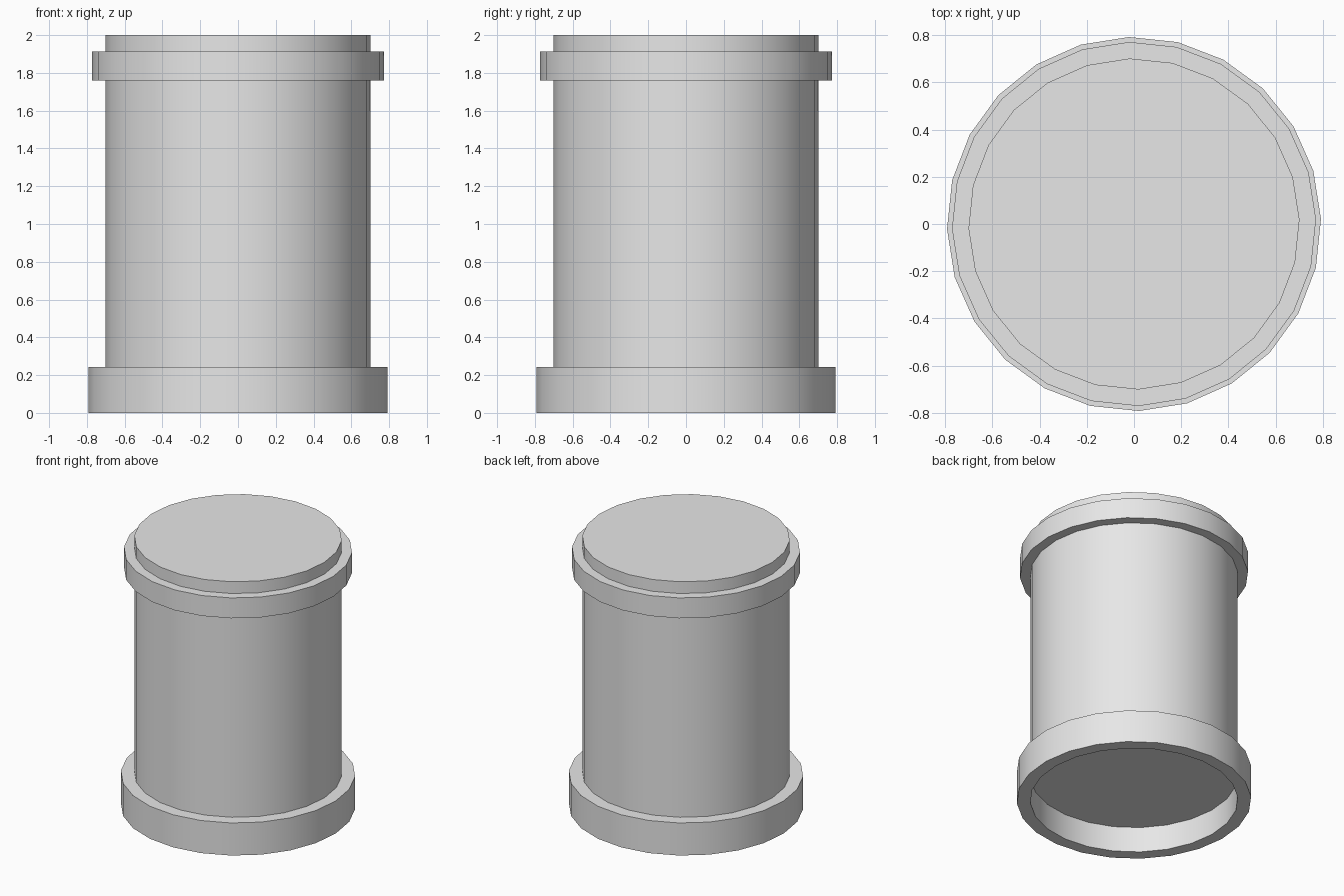
import bpy, bmesh, math

cube = bpy.data.objects.get("Cube")
if cube:
    bpy.data.objects.remove(cube, do_unlink=True)

SIDES = 24
TURN = math.radians(1.5)          # slight twist of the facets
R_BODY, R_COLLAR, R_BASE = 0.702, 0.772, 0.793

grey = bpy.data.materials.new("plain grey")
grey.use_nodes = True
colour = (0.8, 0.8, 0.8, 1.0)
grey.diffuse_color = colour
grey.node_tree.nodes["Principled BSDF"].inputs["Base Color"].default_value = colour


def lathe(name, profile, closed=False):
    """Spin an (r, z) profile round the z axis; r = 0 ends become flat caps."""
    bm = bmesh.new()
    rings = []
    for r, z in profile:
        rings.append([bm.verts.new((r * math.cos(TURN + math.tau * i / SIDES),
                                    r * math.sin(TURN + math.tau * i / SIDES), z))
                      for i in range(SIDES)])
    pairs = list(zip(rings, rings[1:]))
    if closed:
        pairs.append((rings[-1], rings[0]))
    else:
        bm.faces.new(rings[0])
        bm.faces.new(rings[-1])
    for a, b in pairs:
        for i in range(SIDES):
            j = (i + 1) % SIDES
            bm.faces.new((a[i], a[j], b[j], b[i]))
    bmesh.ops.recalc_face_normals(bm, faces=bm.faces)
    mesh = bpy.data.meshes.new(name)
    bm.to_mesh(mesh)
    bm.free()
    mesh.materials.append(grey)
    obj = bpy.data.objects.new(name, mesh)
    bpy.context.collection.objects.link(obj)
    bpy.ops.object.select_all(action='DESELECT')
    obj.select_set(True)
    bpy.context.view_layer.objects.active = obj
    bpy.ops.object.shade_smooth_by_angle(angle=math.radians(30))
    return obj


# Main drum, with its flat underside forming the recess in the base
lathe("drum_body", [(R_BODY, 0.19), (R_BODY, 2.0)])

# Thick foot ring, open underneath
lathe("base_ring", [(R_BODY, 0.0), (R_BASE, 0.0), (R_BASE, 0.243), (R_BODY, 0.243)], closed=True)

# Raised band just below the top
lathe("top_collar", [(R_BODY, 1.76), (R_COLLAR, 1.76), (R_COLLAR, 1.912), (R_BODY, 1.912)], closed=True)
